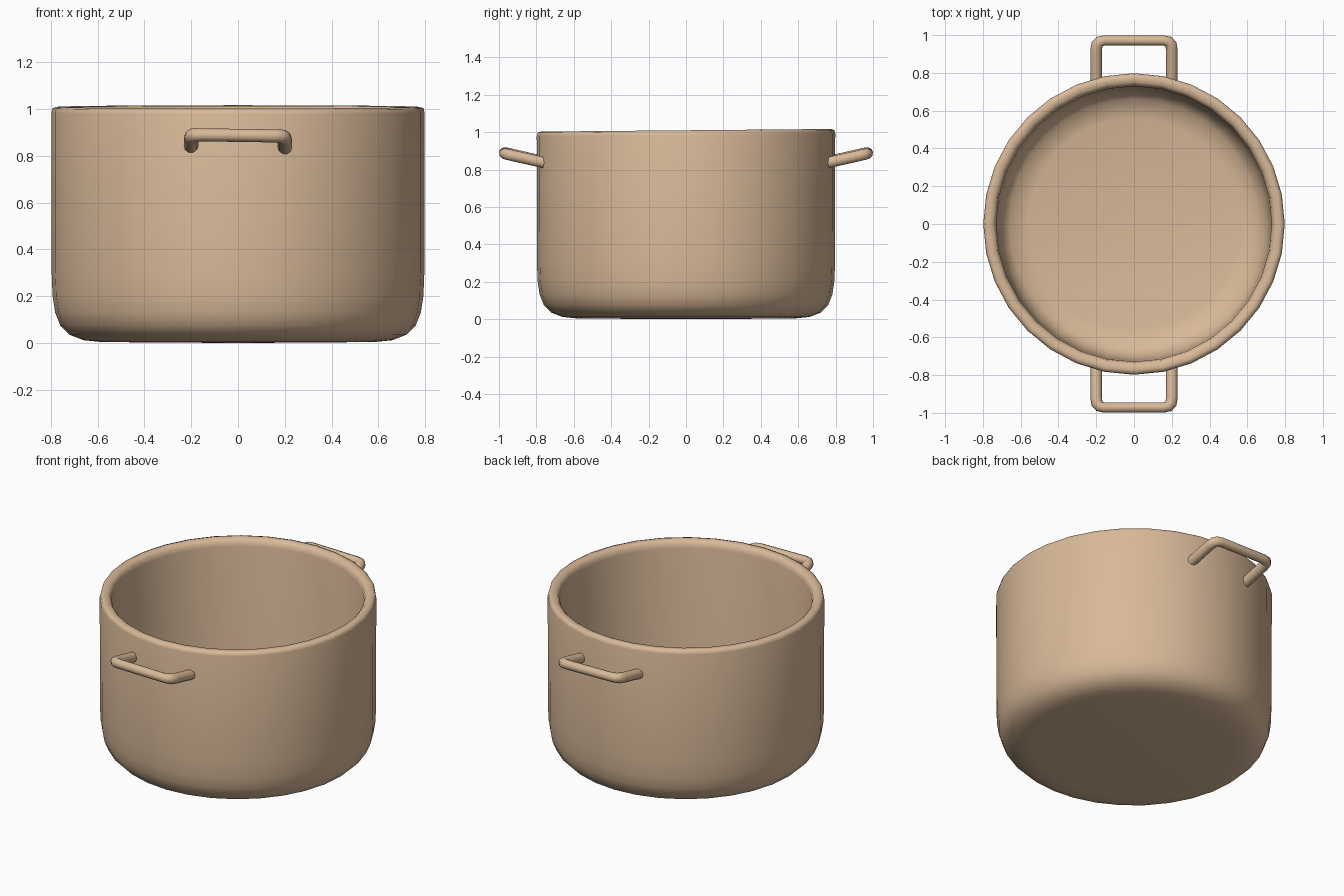
import bpy, bmesh, math

cube = bpy.data.objects.get("Cube")
if cube:
    bpy.data.objects.remove(cube, do_unlink=True)

tan = bpy.data.materials.new("tan_clay")
tan.use_nodes = True
colour = (0.69, 0.485, 0.315, 1)
tan.diffuse_color = colour
tan.node_tree.nodes["Principled BSDF"].inputs["Base Color"].default_value = colour


def smooth(obj, angle):
    bpy.ops.object.select_all(action='DESELECT')
    obj.select_set(True)
    bpy.context.view_layer.objects.active = obj
    bpy.ops.object.shade_smooth_by_angle(angle=math.radians(angle))


# Pot body: outer base, wall, rounded rim, inner wall and floor in one profile
profile = [(0, 0), (0.58, 0.004), (0.66, 0.012), (0.72, 0.035), (0.76, 0.075),
           (0.782, 0.13), (0.793, 0.2), (0.797, 0.3), (0.798, 0.985),
           (0.793, 1.004), (0.775, 1.01), (0.75, 1.007), (0.735, 0.992),
           (0.729, 0.965), (0.722, 0.25), (0.705, 0.15), (0.66, 0.09),
           (0.56, 0.068), (0, 0.065)]
bm = bmesh.new()
verts = [bm.verts.new((r, 0, z)) for r, z in profile]
edges = [bm.edges.new(pair) for pair in zip(verts, verts[1:])]
bmesh.ops.spin(bm, geom=verts + edges, cent=(0, 0, 0), axis=(0, 0, 1),
               angle=math.tau, steps=32, use_duplicate=False)
bmesh.ops.remove_doubles(bm, verts=bm.verts, dist=0.0005)
bmesh.ops.recalc_face_normals(bm, faces=bm.faces)
# The rim leans very slightly up toward the back
for v in bm.verts:
    if v.co.z > 0.9:
        v.co.z += 0.009 * v.co.y
mesh = bpy.data.meshes.new("pot_body")
bm.to_mesh(mesh)
bm.free()
mesh.materials.append(tan)
pot = bpy.data.objects.new("pot_body", mesh)
bpy.context.collection.objects.link(pot)
smooth(pot, 60)


# Handles: round rods bent into a U, rising away from the wall
def handle(name, side):
    half = [(0.2, 0.755, 0.839, 1), (0.2, 0.92, 0.876, 1),
            (0.196, 0.95, 0.883, 1), (0.183, 0.966, 0.887, 0.95),
            (0.155, 0.972, 0.888, 0.9)]
    path = half + [(-x, y, z, r) for x, y, z, r in reversed(half)]
    curve = bpy.data.curves.new(name, 'CURVE')
    curve.dimensions = '3D'
    curve.bevel_depth = 0.031
    curve.bevel_resolution = 3
    curve.use_fill_caps = True
    spline = curve.splines.new('POLY')
    spline.points.add(len(path) - 1)
    for p, (x, y, z, r) in zip(spline.points, path):
        p.co = (x, side * y, z - 0.015 * x, 1)
        p.radius = r
    curve.materials.append(tan)
    obj = bpy.data.objects.new(name, curve)
    bpy.context.collection.objects.link(obj)
    bpy.ops.object.select_all(action='DESELECT')
    obj.select_set(True)
    bpy.context.view_layer.objects.active = obj
    bpy.ops.object.convert(target='MESH')
    smooth(bpy.context.view_layer.objects.active, 50)


handle("front_handle", -1)
handle("back_handle", 1)
